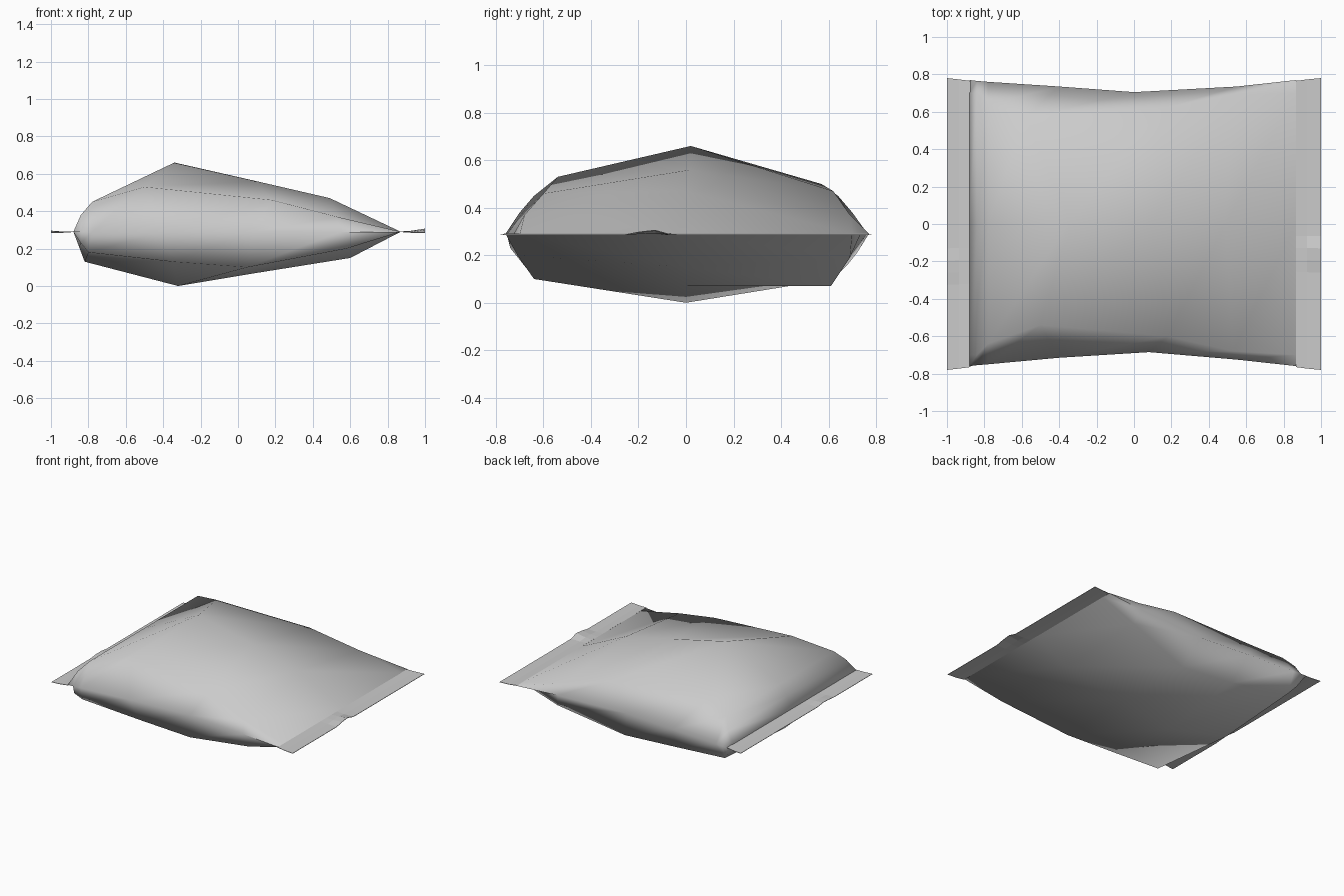
import bpy, bmesh, math

cube = bpy.data.objects.get("Cube")
if cube:
    bpy.data.objects.remove(cube, do_unlink=True)

SEAM = 0.29

foil = bpy.data.materials.new("plain grey foil")
foil.use_nodes = True
grey = (0.6, 0.6, 0.6, 1)
foil.diffuse_color = grey
foil.node_tree.nodes["Principled BSDF"].inputs["Base Color"].default_value = grey


def skin(bm, rows, closed):
    """Bridge neighbouring rows of points with quads."""
    rows = [[bm.verts.new(p) for p in row] for row in rows]
    for a, b in zip(rows, rows[1:]):
        n = len(a)
        for i in range(n if closed else n - 1):
            j = (i + 1) % n
            bm.faces.new((a[i], a[j], b[j], b[i]))


def finish(bm, name):
    bmesh.ops.remove_doubles(bm, verts=bm.verts, dist=0.0005)
    bmesh.ops.recalc_face_normals(bm, faces=bm.faces)
    mesh = bpy.data.meshes.new(name)
    bm.to_mesh(mesh)
    bm.free()
    mesh.materials.append(foil)
    obj = bpy.data.objects.new(name, mesh)
    bpy.context.collection.objects.link(obj)
    return obj


# Puffed body: creases running from one seal to the other, in order around it
START, END = -0.88, 0.87
crease_paths = [
    # front edge, front top shoulder, top ridge, back top shoulder
    [(-0.84, -0.755, 0.29), (-0.78, -0.75, 0.29), (-0.4, -0.715, 0.29), (0.08, -0.685, 0.29), (0.55, -0.725, 0.29)],
    [(-0.84, -0.70, 0.38), (-0.78, -0.64, 0.45), (-0.5, -0.54, 0.53), (0.18, -0.60, 0.46), (0.53, -0.68, 0.37)],
    [(-0.84, 0, 0.38), (-0.78, 0, 0.45), (-0.34, 0.02, 0.66), (0.1, 0.02, 0.56), (0.49, 0, 0.47)],
    [(-0.84, 0.70, 0.38), (-0.78, 0.64, 0.45), (-0.58, 0.57, 0.50), (0.16, 0.62, 0.47), (0.53, 0.69, 0.37)],
    # back edge, back bottom shoulder, bottom ridge, front bottom shoulder
    [(-0.84, 0.765, 0.29), (-0.78, 0.76, 0.29), (-0.4, 0.735, 0.29), (0, 0.705, 0.29), (0.55, 0.735, 0.29)],
    [(-0.84, 0.72, 0.21), (-0.8, 0.68, 0.16), (-0.35, 0.62, 0.10), (0.08, 0.61, 0.07), (0.58, 0.69, 0.19)],
    [(-0.85, 0, 0.21), (-0.82, 0, 0.13), (-0.32, 0, 0), (0.1, 0, 0.07), (0.6, 0, 0.15)],
    [(-0.84, -0.74, 0.23), (-0.8, -0.70, 0.18), (-0.35, -0.66, 0.13), (0.05, -0.64, 0.10), (0.58, -0.71, 0.20)],
]
end_y = [-0.76, -0.70, 0, 0.70, 0.77, 0.70, 0, -0.70]
lines = [[(START, y, SEAM)] + path + [(END, y, SEAM)] for y, path in zip(end_y, crease_paths)]
bm = bmesh.new()
skin(bm, list(zip(*lines)), True)
finish(bm, "pouch_body").select_set(True)
bpy.context.view_layer.objects.active = bpy.data.objects["pouch_body"]
bpy.ops.object.shade_smooth_by_angle(angle=math.radians(80))


# Flat sealed flaps with a small crinkle near the front
def flap(name, side, inner, crinkle_y, lift):
    rows = []
    for i in range(25):
        y = i / 24 * 2 - 1
        bump = max(0, 1 - abs(y * 0.78 - crinkle_y) / 0.09)
        z = SEAM - 0.004
        rows.append([(side * inner, y * 0.765, SEAM),
                     (side * (inner + 0.06), y * 0.773, z + lift * 0.4 * bump),
                     (side, y * 0.78, z + lift * bump)])
    bm = bmesh.new()
    skin(bm, rows, False)
    solid = finish(bm, name).modifiers.new("sheet", 'SOLIDIFY')
    solid.thickness = 0.003
    solid.offset = 0


flap("right_seal_flap", -1, 0.875, -0.22, 0.012)
flap("left_seal_flap", 1, 0.865, -0.15, 0.025)
